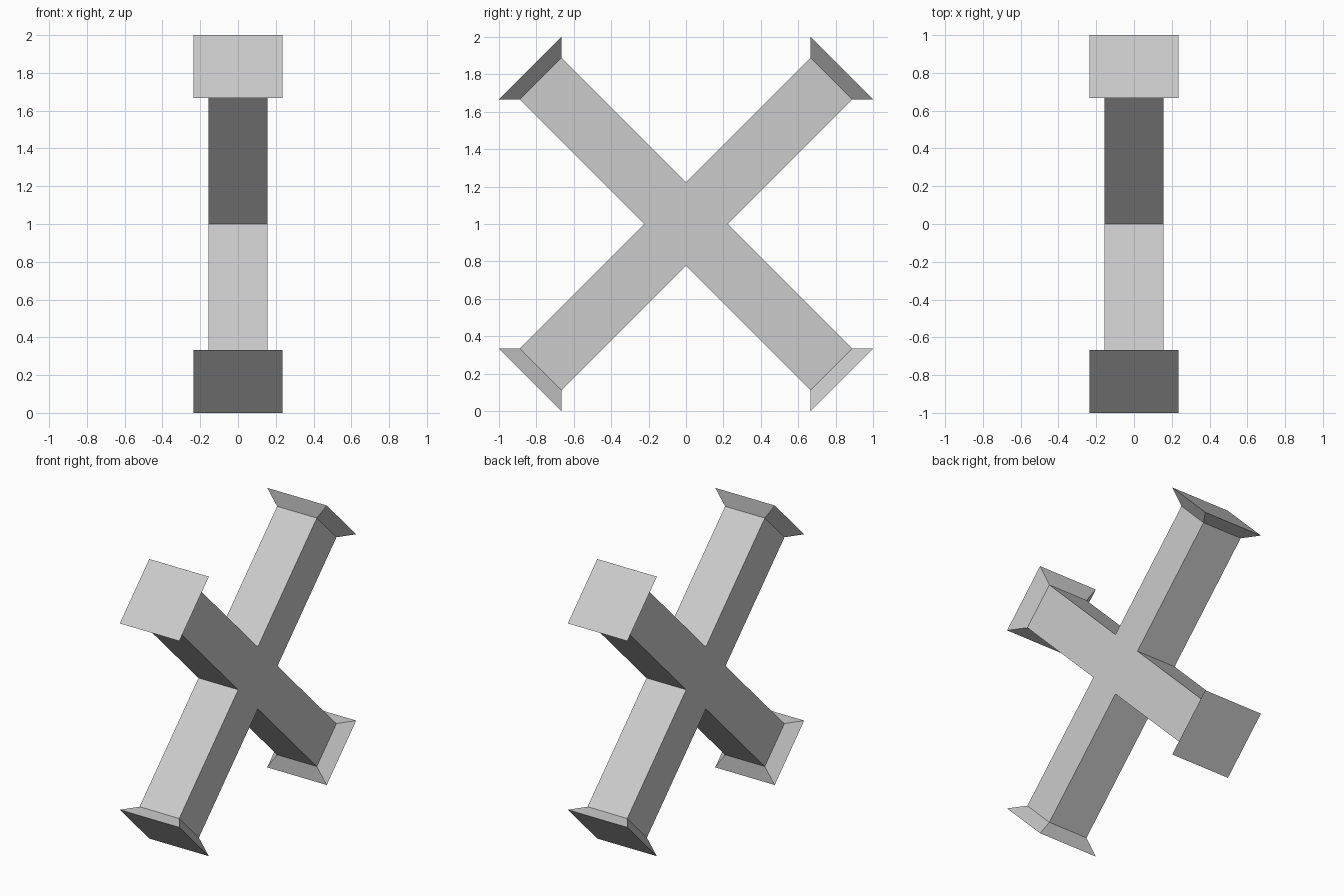
import bpy, bmesh, math
from mathutils import Matrix, Vector

if "Cube" in bpy.data.objects:
    bpy.data.objects.remove(bpy.data.objects["Cube"])

R2 = math.sqrt(2)
HALF = 0.2222 / R2      # half thickness of the square arms
NECK = 1.5556 / R2      # distance from centre to the start of the flare
TIP = 1.6667 / R2       # distance from centre to the end plate
TIP_HALF = 0.3333 / R2  # half width of the end plate

grey = bpy.data.materials.new("light grey")
grey.diffuse_color = (0.6, 0.6, 0.6, 1)
grey.use_nodes = True
grey.node_tree.nodes["Principled BSDF"].inputs["Base Color"].default_value = grey.diffuse_color

bm = bmesh.new()
# Hub cube
bmesh.ops.create_cube(bm, size=2 * HALF)


def extrude(face, direction, distance, half):
    """Extrude a square face outwards and set its distance and half width."""
    new = bmesh.ops.extrude_discrete_faces(bm, faces=[face])["faces"][0]
    for v in new.verts:
        side = v.co - direction * v.co.dot(direction)
        v.co = direction * distance + side * (half / HALF)
    return new


# Four arms, each ending in a flared foot
for d in (Vector((0, 1, 0)), Vector((0, -1, 0)), Vector((0, 0, 1)), Vector((0, 0, -1))):
    bm.faces.ensure_lookup_table()
    bm.normal_update()
    face = max(bm.faces, key=lambda f: f.calc_center_median().dot(d)
               if f.normal.dot(d) > 0.99 and abs(f.calc_center_median().normalized().dot(d)) > 0.99 else -9)
    arm = extrude(face, d, NECK, HALF)
    extrude(arm, d, TIP, TIP_HALF)

bmesh.ops.recalc_face_normals(bm, faces=bm.faces)
# Turn the plus into an X standing on the ground
bm.transform(Matrix.Translation((0, 0, 1)) @ Matrix.Rotation(math.radians(45), 4, 'X'))

mesh = bpy.data.meshes.new("crossed_beams")
bm.to_mesh(mesh)
bm.free()
mesh.materials.append(grey)
bpy.context.collection.objects.link(bpy.data.objects.new("crossed_beams", mesh))
